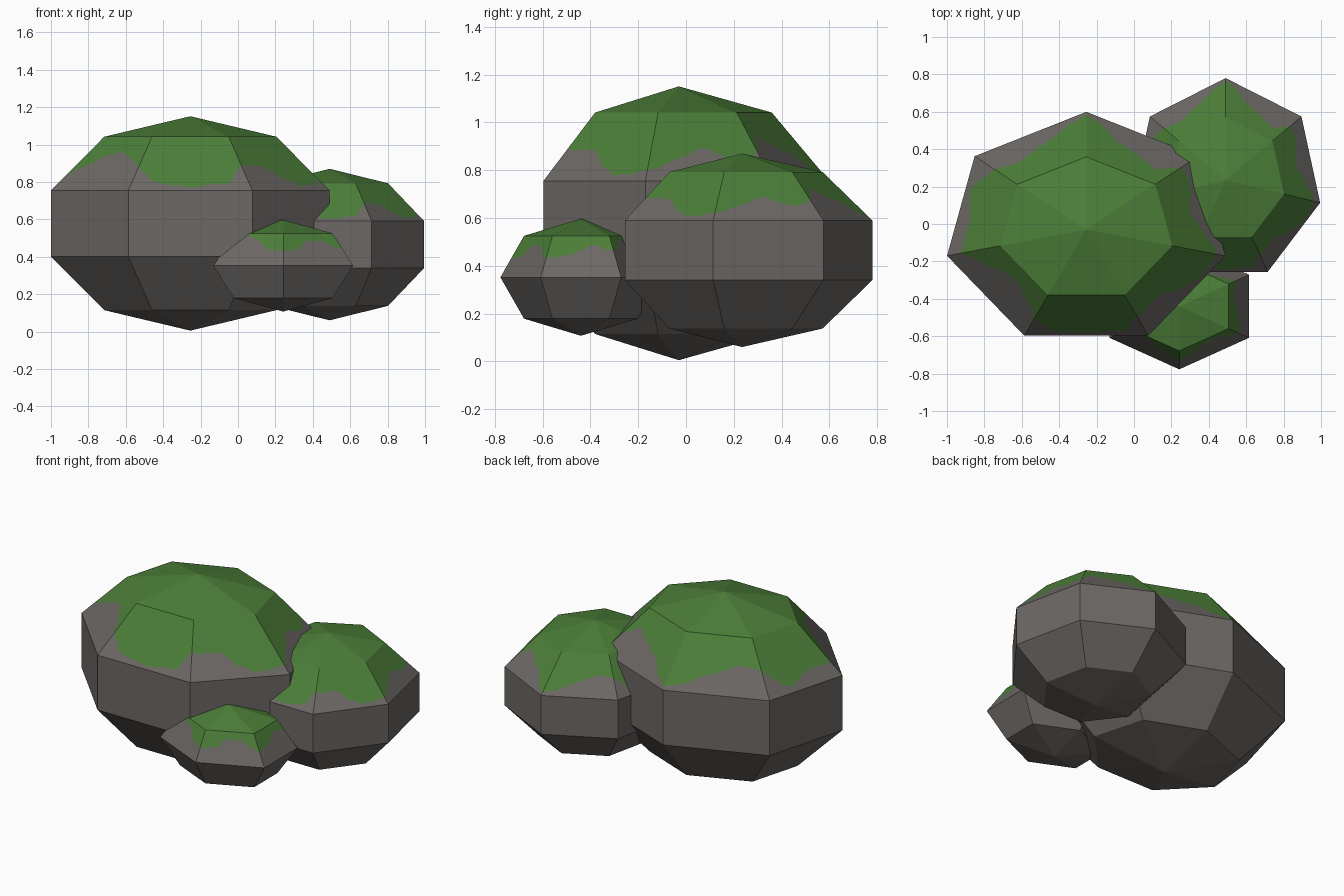
import bpy
import bmesh
import math
import random
from mathutils import Vector

if "Cube" in bpy.data.objects:
    bpy.data.objects.remove(bpy.data.objects["Cube"], do_unlink=True)


def make_material(name, color):
    material = bpy.data.materials.new(name)
    material.use_nodes = True
    material.diffuse_color = color
    material.node_tree.nodes["Principled BSDF"].inputs["Base Color"].default_value = color
    return material


STONE = make_material("grey stone", (0.15, 0.138, 0.13, 1))
MOSS = make_material("green moss", (0.072, 0.21, 0.04, 1))

# Height of the ragged moss edge around a rock, as percent down the upper band
MOSS_EDGE = [
    95, 88, 75, 60, 50, 48,
    55, 75, 88, 80, 75, 72,
    72, 55, 38, 32, 30, 42,
    55, 80, 90, 94, 92, 85,
    55, 55, 55, 75, 93, 90,
    85, 75, 60, 55, 62, 72,
    60, 35, 40, 50, 62, 80,
]
STEPS = 84
random.seed(4)
JITTER = [random.uniform(-0.035, 0.035) for _ in range(STEPS)]


def moss_depth(column):
    """Moss edge at a column, interpolated and slightly roughened."""
    count = len(MOSS_EDGE)
    place = column * count / STEPS
    i = int(place)
    a, b = MOSS_EDGE[i % count], MOSS_EDGE[(i + 1) % count]
    return (a + (b - a) * (place - i)) / 100 + JITTER[column % STEPS]


def make_rock(name, center, radii, segments, rings):
    bm = bmesh.new()

    def point(ring, segment):
        polar = math.pi * ring / rings
        turn = math.pi / 2 + math.tau * segment / segments
        return Vector((
            center[0] + radii[0] * math.sin(polar) * math.cos(turn),
            center[1] + radii[1] * math.sin(polar) * math.sin(turn),
            center[2] + radii[2] * math.cos(polar),
        ))

    def face(points, material=0):
        bm.faces.new([bm.verts.new(p) for p in points]).material_index = material

    def edge_fraction(column):
        # The moss edge keeps the same polar fraction whatever the ring count
        polar = (1 + moss_depth(column)) / 5
        return min(max(polar * rings - 1, 0.02), 0.97)

    per_face = STEPS // segments
    for s in range(segments):
        upper, lower = [], []
        for c in range(per_face + 1):
            f = c / per_face
            upper.append(point(1, s).lerp(point(1, s + 1), f))
            lower.append(point(2, s).lerp(point(2, s + 1), f))
        middle = [u.lerp(l, edge_fraction(s * per_face + c))
                  for c, (u, l) in enumerate(zip(upper, lower))]

        # Mossy cap
        face([point(0, 0)] + upper, 1)
        # Upper band, cut along the moss edge
        for c in range(per_face):
            face([upper[c], middle[c], middle[c + 1], upper[c + 1]], 1)
            face([middle[c], lower[c], lower[c + 1], middle[c + 1]])
        # Bare stone bands and underside
        for r in range(2, rings - 1):
            top = lower[::-1] if r == 2 else [point(r, s + 1), point(r, s)]
            face(top + [point(r + 1, s), point(r + 1, s + 1)])
        last = lower[::-1] if rings == 3 else [point(rings - 1, s + 1), point(rings - 1, s)]
        face(last + [point(rings, 0)])

    bmesh.ops.remove_doubles(bm, verts=bm.verts, dist=0.0005)
    mesh = bpy.data.meshes.new(name)
    bm.to_mesh(mesh)
    bm.free()
    mesh.materials.append(STONE)
    mesh.materials.append(MOSS)
    rock = bpy.data.objects.new(name, mesh)
    bpy.context.collection.objects.link(rock)


make_rock("large_rock", (-0.255, -0.03, 0.578), (0.803, 0.662, 0.573), 7, 5)
make_rock("medium_rock", (0.49, 0.235, 0.465), (0.545, 0.573, 0.405), 7, 5)
make_rock("small_rock", (0.242, -0.44, 0.352), (0.431, 0.337, 0.245), 6, 4)
